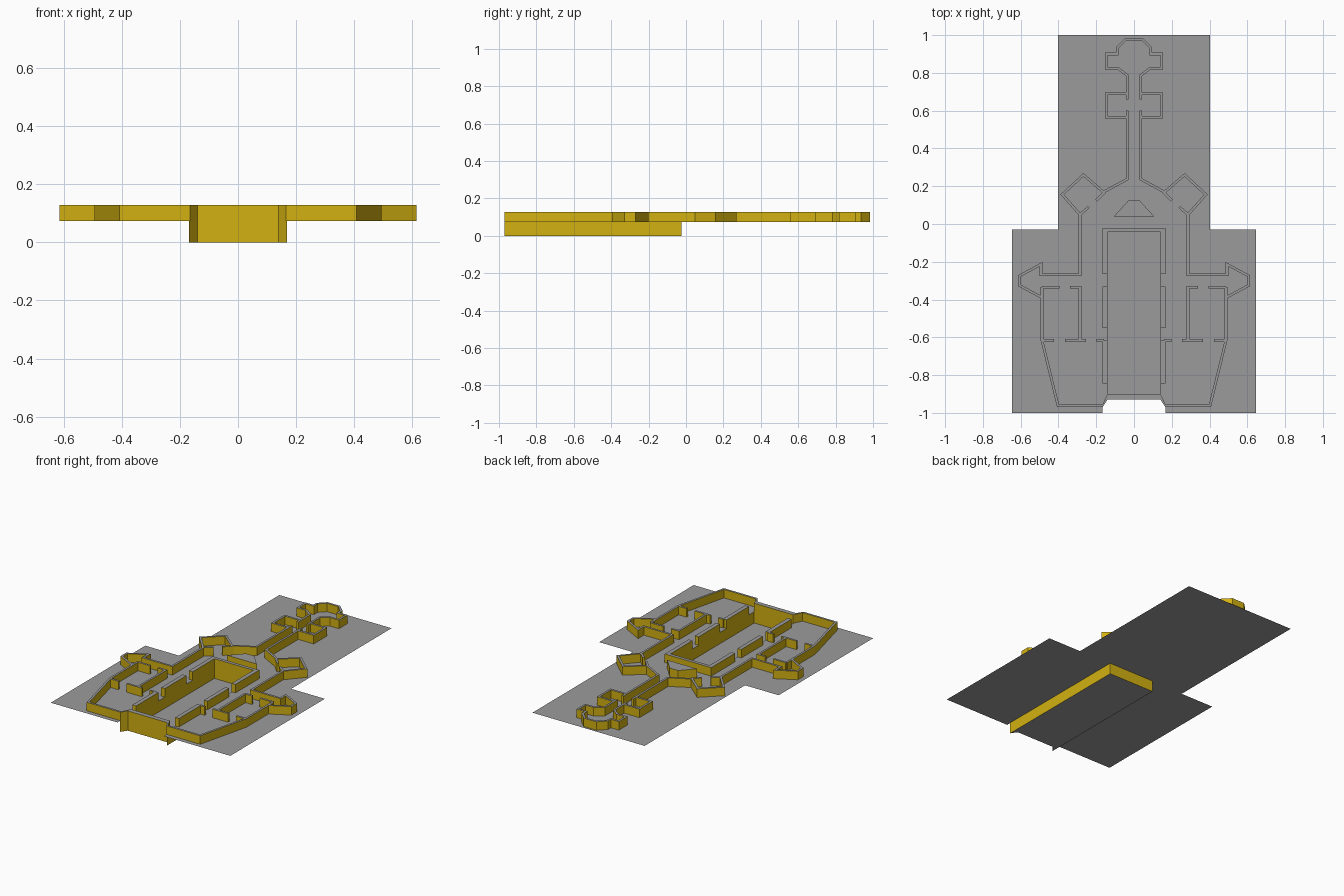
import bpy, bmesh
from mathutils import Vector

cube = bpy.data.objects.get("Cube")
if cube:
    bpy.data.objects.remove(cube, do_unlink=True)

FLOOR, TOP, THICK = 0.073, 0.128, 0.014


def material(name, rgb):
    m = bpy.data.materials.new(name)
    m.use_nodes = True
    m.diffuse_color = (*rgb, 1)
    m.node_tree.nodes["Principled BSDF"].inputs["Base Color"].default_value = (*rgb, 1)
    return m


GREY = material("floor grey", (0.33, 0.33, 0.33))
GOLD = material("wall gold", (0.65, 0.44, 0.006))


def finish(name, bm):
    """Level faces are grey, upright faces gold; the right half is mirrored."""
    bm.normal_update()
    for f in bm.faces:
        f.material_index = 0 if abs(f.normal.z) > 0.5 else 1
    mesh = bpy.data.meshes.new(name)
    bm.to_mesh(mesh)
    bm.free()
    mesh.materials.append(GREY)
    mesh.materials.append(GOLD)
    ob = bpy.data.objects.new(name, mesh)
    bpy.context.collection.objects.link(ob)
    ob.modifiers.new("mirror", 'MIRROR').use_clip = True
    return ob


def ring(bm, outline, z):
    return [bm.verts.new((x, y, z)) for x, y in outline]


def sides(bm, outline, z0, z1):
    """Upright faces around an outline, skipping the centre line."""
    low, high = ring(bm, outline, z0), ring(bm, outline, z1)
    n = len(low)
    for i in range(n):
        j = (i + 1) % n
        if outline[i][0] == 0 and outline[j][0] == 0:
            continue
        bm.faces.new((low[i], low[j], high[j], high[i]))
    return low, high


def wall(name, *paths, thick=THICK):
    """Mitred walls standing on the floor along centre lines."""
    bm = bmesh.new()
    for path in paths:
        p = [Vector(q) for q in path]
        dirs = [(b - a).normalized() for a, b in zip(p, p[1:])]
        left, right = [], []
        for i, q in enumerate(p):
            a, b = dirs[max(i - 1, 0)], dirs[min(i, len(dirs) - 1)]
            na, nb = Vector((-a.y, a.x)), Vector((-b.y, b.x))
            m = (na + nb).normalized()
            off = m * (thick / 2 / m.dot(na))
            left.append(q + off)
            right.append(q - off)
        outline = [tuple(v) for v in right + left[::-1]]
        low, high = sides(bm, outline, FLOOR, TOP)
        n = len(high)
        for i in range(len(p) - 1):
            bm.faces.new((high[i], high[i + 1], high[n - 2 - i], high[n - 1 - i]))
    bmesh.ops.recalc_face_normals(bm, faces=bm.faces)
    # recalc on an open-bottomed shell: make sure the tops face up
    bm.normal_update()
    for f in bm.faces:
        if f.normal.z < -0.5:
            f.normal_flip()
    return finish(name, bm)


def block(name, outline):
    """Solid piece of wall height."""
    bm = bmesh.new()
    low, high = sides(bm, outline, FLOOR, TOP)
    bm.faces.new(high)
    return finish(name, bm)


# Floor sheet with the pit opening and front notch
bm = bmesh.new()
bm.faces.new(ring(bm, [(0, -.042), (.14, -.042), (.14, -.93), (.166, -.957), (.166, -1),
                       (.645, -1), (.645, -.03), (.403, -.03), (.403, 1), (0, 1)], FLOOR))
finish("floor_sheet", bm)

# Sunken pit: outer skin, bottom and inner sides
bm = bmesh.new()
low, high = sides(bm, [(0, -.93), (.14, -.93), (.168, -.97), (.168, -.025), (0, -.025)], 0, FLOOR)
bm.faces.new(low)
sides(bm, [(0, -.042), (.14, -.042), (.14, -.90), (0, -.90)], 0, FLOOR)
finish("pit", bm)

# Walls around the pit, with door gaps
block("pit_back_wall", [(0, -.042), (.14, -.042), (.14, -.265), (.167, -.265), (.167, -.02), (0, -.02)])
block("pit_middle_wall", [(.14, -.55), (.167, -.55), (.167, -.33), (.14, -.33)])
block("pit_side_wall", [(.14, -.845), (.167, -.845), (.167, -.617), (.14, -.617)])
block("pit_front_wall", [(0, -.93), (.14, -.93), (.167, -.97), (.167, -.955), (.14, -.90), (0, -.90)])

# Raised block behind the pit
block("centre_pillar", [(0, .04), (.107, .04), (.03, .124), (0, .124)])

# Head room and the corridor leading to it
wall("head_room", [(0, .978), (.043, .978), (.088, .934), (.088, .9), (.146, .9),
                   (.146, .824), (.085, .824), (.035, .786), (.035, .66)])
wall("square_room", [(.035, .689), (.146, .689), (.146, .565), (.035, .565)])
wall("corridor", [(.035, .6), (.035, .238), (.156, .172)])

# Turned square rooms with a door facing the hall
wall("diamond_room", [(.2, .124), (.158, .166), (.268, .26), (.38, .156), (.286, .05), (.24, .09)])

# Side halls and pointed side rooms
wall("side_room", [(.286, .06), (.286, -.268), (.492, -.268), (.492, -.213), (.607, -.275),
                   (.607, -.325), (.487, -.39)])
wall("outer_wall", [(.487, -.334), (.487, -.617), (.402, -.963), (.166, -.963)])
wall("partitions", [(.487, -.334), (.395, -.334)], [(.338, -.334), (.286, -.334), (.286, -.617)],
     [(.487, -.617), (.423, -.617)], [(.365, -.617), (.254, -.617)], [(.198, -.617), (.16, -.617)])
